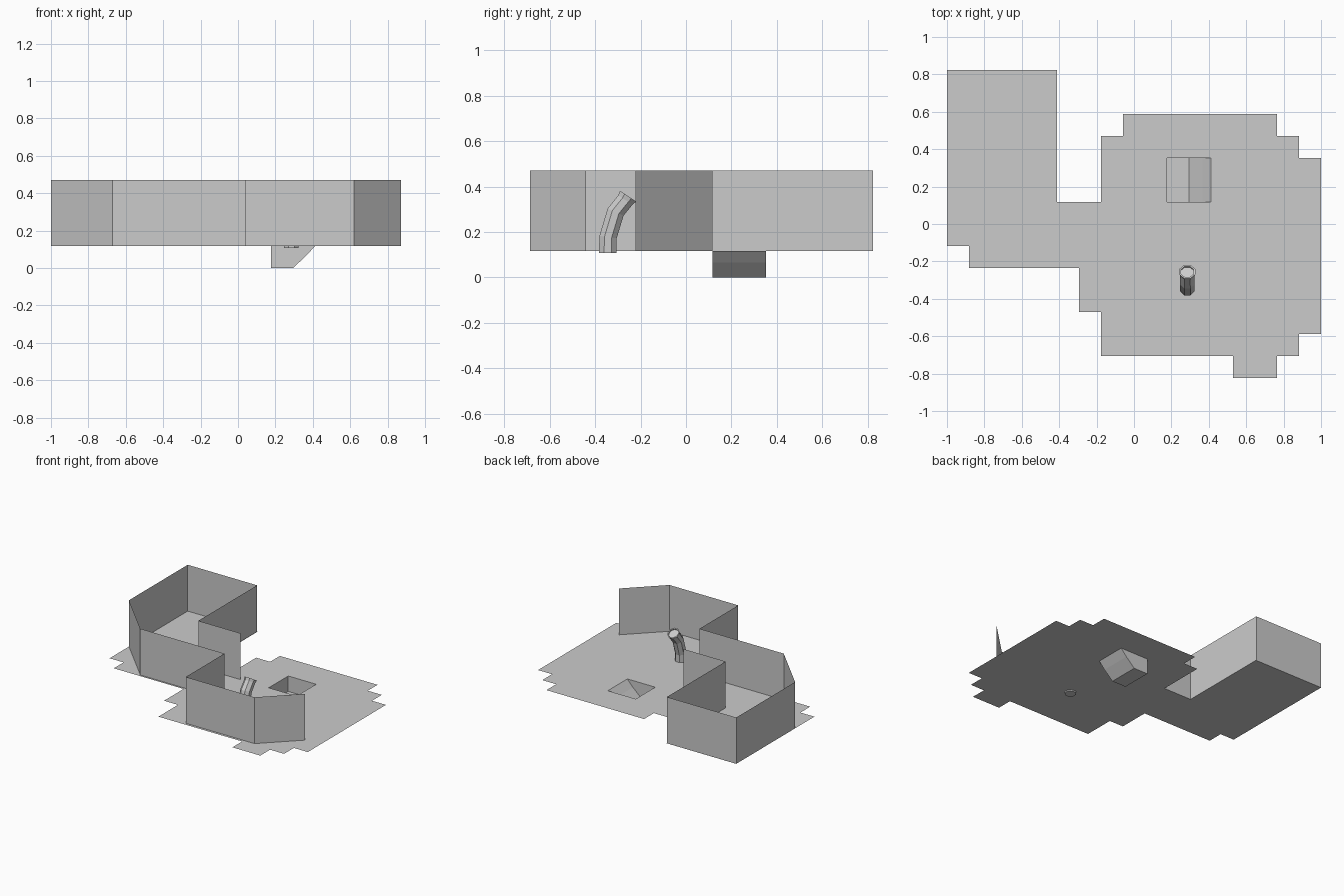
import bpy, bmesh, math

if "Cube" in bpy.data.objects:
    bpy.data.objects.remove(bpy.data.objects["Cube"])

U = 2 / 17  # layout grid unit


def finish(name, bm):
    mesh = bpy.data.meshes.new(name)
    bm.to_mesh(mesh)
    bm.free()
    obj = bpy.data.objects.new(name, mesh)
    bpy.context.collection.objects.link(obj)
    return obj


# Stepped floor: filled cell spans for each grid row, with an opening for the pit
rows = {
    -7: [(13, 15)], -6: [(7, 16)], -5: [(7, 17)], -4: [(6, 17)], -3: [(6, 17)],
    -2: [(1, 17)], -1: [(0, 17)], 0: [(0, 17)],
    1: [(0, 5), (7, 10), (12, 17)], 2: [(0, 5), (7, 10), (12, 17)],
    3: [(0, 5), (7, 16)], 4: [(0, 5), (8, 15)], 5: [(0, 5)], 6: [(0, 5)],
}
bm = bmesh.new()
for j, spans in rows.items():
    for a, b in spans:
        for i in range(a, b):
            bm.faces.new([bm.verts.new(((i + dx - 8.5) * U, (j + dy) * U, U))
                          for dx, dy in ((0, 0), (1, 0), (1, 1), (0, 1))])
bmesh.ops.remove_doubles(bm, verts=bm.verts, dist=0.001)
bmesh.ops.dissolve_limit(bm, angle_limit=0.02, verts=bm.verts, edges=bm.edges)
finish("floor", bm)

# Thin room walls: one open path extruded upwards
path = [(-0.06, 0.115), (-0.415, 0.115), (-0.415, 0.823), (-1, 0.823), (-1, 0.115),
        (-0.67, -0.22), (0.04, -0.22), (0.04, -0.686), (0.62, -0.686), (0.872, -0.44)]
bm = bmesh.new()
low = [bm.verts.new((x, y, U)) for x, y in path]
high = [bm.verts.new((x, y, 4 * U)) for x, y in path]
for k in range(len(path) - 1):
    bm.faces.new((low[k], low[k + 1], high[k + 1], high[k]))
finish("walls", bm)

# Pit with a sloped side, open at the top
profile = [(0.176, U), (0.176, 0), (0.294, 0), (0.365, 0.066), (0.412, U)]
bm = bmesh.new()
front = [bm.verts.new((x, U, z)) for x, z in profile]
back = [bm.verts.new((x, 3 * U, z)) for x, z in profile]
for k in range(len(profile) - 1):
    bm.faces.new((front[k], front[k + 1], back[k + 1], back[k]))
bm.faces.new(front)
bm.faces.new(back[::-1])
finish("pit", bm)

# Bent eight-sided pipe with a flared rim and recessed end: y, z, tilt, radius
rings = [(-0.345, 0.108, 0, 0.0415), (-0.343, 0.178, 8, 0.0415),
         (-0.310, 0.288, 24, 0.0415), (-0.267, 0.341, 34, 0.0405),
         (-0.255, 0.358, 34, 0.046), (-0.255, 0.358, 34, 0.037),
         (-0.260, 0.350, 34, 0.037)]
bm = bmesh.new()
loops = []
for y, z, tilt, r in rings:
    t = math.radians(tilt)
    loop = []
    for k in range(8):
        a = math.radians(22.5 + 45 * k)
        v = r * math.sin(a)
        loop.append(bm.verts.new((0.285 + r * math.cos(a), y + v * math.cos(t), z - v * math.sin(t))))
    loops.append(loop)
for lo, hi in zip(loops, loops[1:]):
    for k in range(8):
        n = (k + 1) % 8
        bm.faces.new((lo[k], lo[n], hi[n], hi[k]))
bm.faces.new(loops[0][::-1])
bm.faces.new(loops[-1])
finish("bent_pipe", bm)
